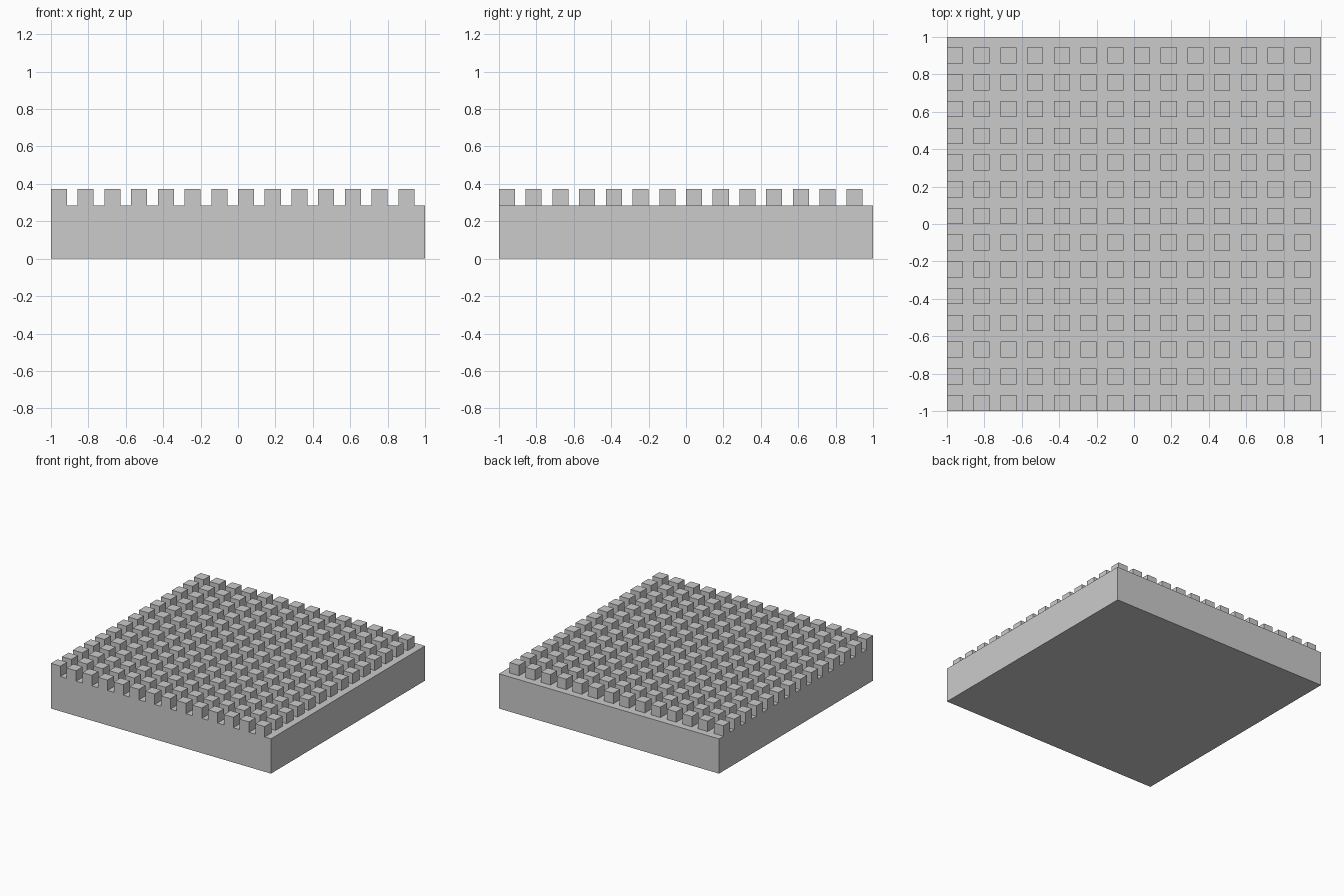
import bpy
import bmesh
from mathutils import Matrix, Vector

cube = bpy.data.objects.get("Cube")
if cube:
    bpy.data.objects.remove(cube, do_unlink=True)

COUNT = 14
PITCH = 2 / COUNT
PEG = PITCH * 0.6
BASE_H = PITCH * 2

grey = bpy.data.materials.new("light_grey")
grey.use_nodes = True
grey.diffuse_color = (0.6, 0.6, 0.6, 1)
grey.node_tree.nodes["Principled BSDF"].inputs["Base Color"].default_value = (0.6, 0.6, 0.6, 1)


def make_box(name, low, size):
    """Flat-shaded box from its lowest corner and its size."""
    bm = bmesh.new()
    low, size = Vector(low), Vector(size)
    matrix = Matrix.Translation(low + size / 2) @ Matrix.Diagonal((*size, 1))
    bmesh.ops.create_cube(bm, size=1, matrix=matrix)
    mesh = bpy.data.meshes.new(name)
    bm.to_mesh(mesh)
    bm.free()
    mesh.materials.append(grey)
    obj = bpy.data.objects.new(name, mesh)
    bpy.context.collection.objects.link(obj)
    return obj


# Solid square slab
make_box("base_slab", (-1, -1, 0), (2, 2, BASE_H))

# Square pegs, repeated from the front right corner along both axes
pegs = make_box("pegs", (-1, -1, BASE_H), (PEG, PEG, PEG))
for axis, offset in (("columns", (PITCH, 0, 0)), ("rows", (0, PITCH, 0))):
    array = pegs.modifiers.new(axis, "ARRAY")
    array.count = COUNT
    array.use_relative_offset = False
    array.use_constant_offset = True
    array.constant_offset_displace = offset
